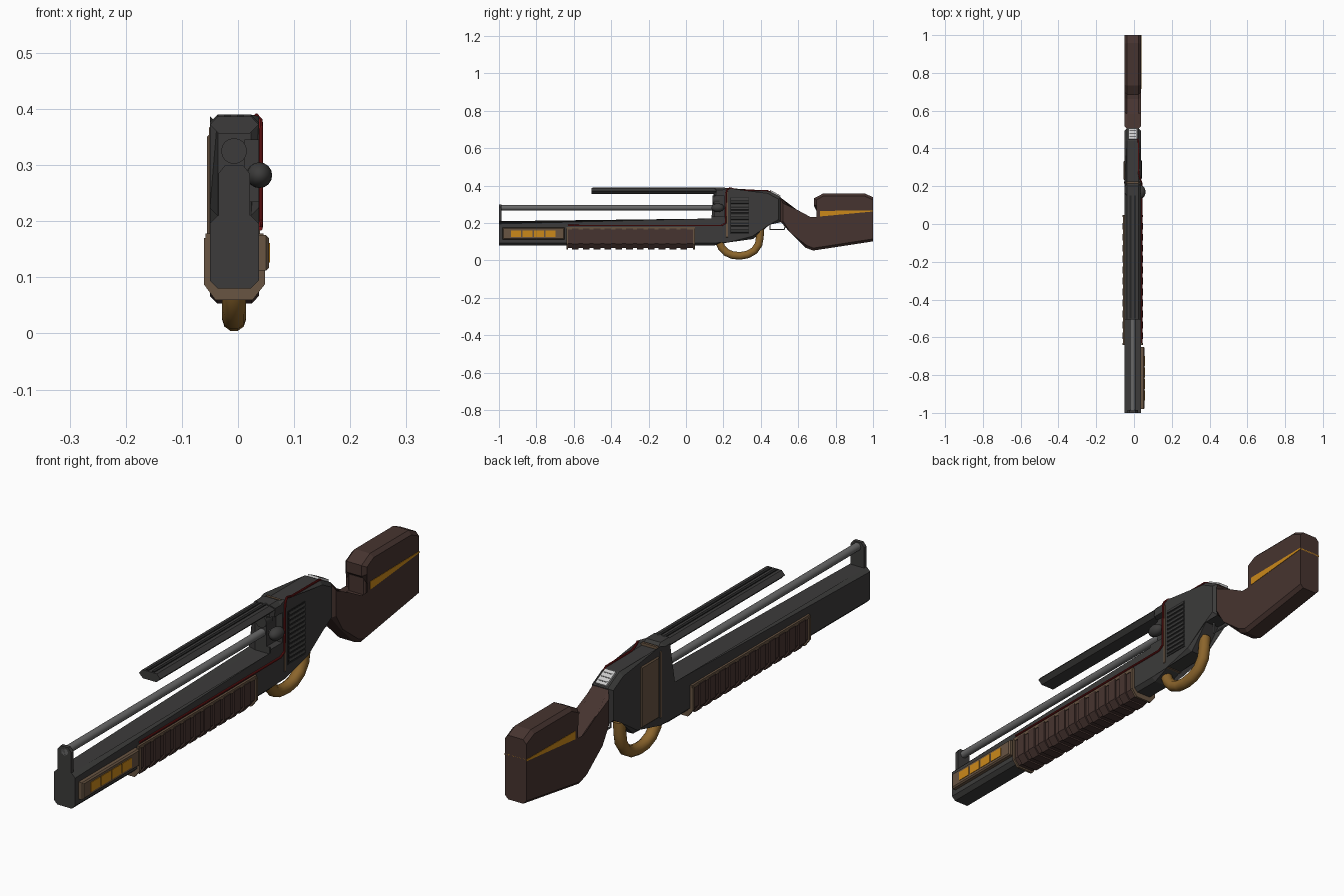
import bpy, bmesh, math
from mathutils import Vector

if "Cube" in bpy.data.objects:
    bpy.data.objects.remove(bpy.data.objects["Cube"])

CX = -0.007  # centre plane of the gun


def mat(name, r, g, b):
    m = bpy.data.materials.new(name)
    m.diffuse_color = (r, g, b, 1)
    m.use_nodes = True
    m.node_tree.nodes["Principled BSDF"].inputs["Base Color"].default_value = m.diffuse_color
    return m


DARK = mat("dark_metal", .045, .044, .043)
BLACK = mat("black", .018, .018, .018)
BROWN = mat("brown_grip", .062, .034, .029)
TAN = mat("tan_trim", .14, .09, .055)
ORANGE = mat("orange", .6, .25, .01)
BRASS = mat("brass", .26, .13, .025)
RED = mat("red", .16, .008, .008)
STEEL = mat("steel", .14, .14, .14)
WHITE = mat("screen", .7, .72, .72)


def finish(name, bm, m):
    bmesh.ops.recalc_face_normals(bm, faces=bm.faces)
    me = bpy.data.meshes.new(name)
    bm.to_mesh(me)
    bm.free()
    o = bpy.data.objects.new(name, me)
    bpy.context.collection.objects.link(o)
    me.materials.append(m)
    return o


def prism(name, pts, axis, a, b, m, bevel=0):
    """Extrude a profile along x (points y,z) or y (points x,z); chamfer its rims."""
    bm = bmesh.new()
    rings = [[bm.verts.new((d, p, q) if axis == 'x' else (p, d, q)) for p, q in pts] for d in (a, b)]
    caps = [bm.faces.new(r) for r in rings]
    for i in range(len(pts)):
        j = (i + 1) % len(pts)
        bm.faces.new((rings[0][i], rings[0][j], rings[1][j], rings[1][i]))
    if bevel:
        # muzzle and butt end faces stay flat
        es = [e for f in caps for e in f.edges if not all(abs(v.co.y) > .999 for v in e.verts)]
        bmesh.ops.bevel(bm, geom=es, offset=bevel, segments=1, affect='EDGES', clamp_overlap=True)
    return finish(name, bm, m)


def box(name, x, y, z, m, bevel=0):
    return prism(name, [(y[0], z[0]), (y[1], z[0]), (y[1], z[1]), (y[0], z[1])], 'x', x[0], x[1], m, bevel)


def smooth(o):
    bpy.ops.object.select_all(action='DESELECT')
    o.select_set(True)
    bpy.context.view_layer.objects.active = o
    bpy.ops.object.shade_smooth_by_angle(angle=math.radians(40))


def tube(name, pts, r, m, res=2):
    c = bpy.data.curves.new(name, 'CURVE')
    c.dimensions = '3D'
    c.bevel_depth, c.bevel_resolution, c.use_fill_caps = r, res, True
    s = c.splines.new('POLY')
    s.points.add(len(pts) - 1)
    for p, co in zip(s.points, pts):
        p.co = (*co, 1)
    o = bpy.data.objects.new(name, c)
    bpy.context.collection.objects.link(o)
    c.materials.append(m)
    bpy.ops.object.select_all(action='DESELECT')
    o.select_set(True)
    bpy.context.view_layer.objects.active = o
    bpy.ops.object.convert(target='MESH')
    smooth(bpy.context.object)


L, R = -.05, .037  # side planes of the body

# Lower barrel shroud and receiver in one silhouette
body = prism("receiver_body", [(-1, .08), (.15, .08), (.22, .11), (.36, .115), (.44, .205), (.508, .205),
             (.508, .337), (.44, .373), (.215, .373), (.2, .39), (.15, .39), (.15, .21), (-1, .21)],
             'x', L, R, DARK, .014)
# Bolt recess on the right side
cutter = box("recess_cutter", (.012, .1), (.1, .205), (.235, .345), DARK)
cutter.hide_render = True
mod = body.modifiers.new("recess", 'BOOLEAN')
mod.operation, mod.object, mod.solver = 'DIFFERENCE', cutter, 'EXACT'
bpy.context.view_layer.objects.active = body
bpy.ops.object.modifier_apply(modifier="recess")
bpy.data.objects.remove(cutter)

# Muzzle post, barrel rod and breech ring
prism("muzzle_post", [(-.035, .2), (-.035, .285), (-.023, .3), (.009, .3), (.021, .285), (.021, .2)],
      'y', -1, -.986, DARK)
tube("barrel_rod", [(CX, -1, .282), (CX, .19, .282)], .0145, STEEL, 4)
tube("breech_ring", [(CX, .142, .325), (CX, .18, .325)], .023, DARK, 6)

# Top rail with two raised strips
prism("top_rail", [(L, .372), (-.036, .387), (.023, .387), (R, .372), (.021, .356), (-.034, .356)],
      'y', -.505, .16, DARK)
for i, x in enumerate((-.024, -.001)):
    box(f"rail_strip_{i}", (x, x + .011), (-.5, .16), (.384, .39), BLACK)

# Bolt handle
tube("bolt_stem", [(0, .17, .282), (.037, .17, .282)], .008, STEEL)
bpy.ops.mesh.primitive_uv_sphere_add(segments=16, ring_count=8, radius=1, location=(.038, .17, .282))
knob = bpy.context.object
knob.name = "bolt_knob"
knob.scale = (.023, .034, .023)
knob.data.materials.append(DARK)
smooth(knob)


# Ribbed pump grip with tan end plates and top strips
def grip_section(g):
    return [(L - .005 - g, .17), (L - .005 - g, .09 - g * .4), (-.038 - g * .4, .066 - g),
            (.024 + g * .4, .066 - g), (R + .005 + g, .09 - g * .4), (R + .005 + g, .17)]


prism("pump_core", grip_section(0), 'y', -.635, .045, BROWN)
for i in range(11):
    y = -.61 + i * .058
    prism(f"pump_rib_{i}", grip_section(.006), 'y', y, y + .036, BROWN)
for i, y in enumerate((-.64, .038)):
    prism(f"pump_end_{i}", grip_section(.006), 'y', y, y + .009, TAN)
for i, x in enumerate((L - .008, R)):
    box(f"pump_top_trim_{i}", (x, x + .008), (-.64, .047), (.165, .178), TAN)

# Ammo indicator box with four windows
box("ammo_box", (R - .005, .055), (-.98, -.65), (.112, .175), TAN, .005)
for i in range(4):
    y = -.935 + i * .061
    box(f"ammo_window_{i}", (.05, .057), (y, y + .053), (.126, .161), ORANGE)

# Receiver seam trim, left cover and right vent
prism("receiver_seam", [(L - .002, .125), (L + .012, .107), (R - .012, .107), (R + .002, .125),
      (R + .002, .366), (R - .013, .383), (L + .013, .383), (L - .002, .366)], 'y', .215, .224, TAN)
box("left_cover", (L - .005, L + .01), (.232, .335), (.13, .355), TAN, .004)
box("vent_plate", (R - .01, R + .002), (.235, .338), (.142, .338), BLACK)
for i in range(11):
    z = .15 + i * .0172
    prism(f"vent_slat_{i}", [(R, z), (R + .006, z + .002), (R + .003, z + .011), (R, z + .011)],
          'y', .24, .333, DARK)

# Red cable: along the pump, up the side and over the top edge
tube("red_cable", [(R + .003, -.63, .187), (R + .003, .19, .187), (R + .004, .212, .2), (R + .004, .215, .36),
     (R + .003, .22, .38), (.033, .235, .388), (.027, .255, .382), (.024, .28, .375), (.024, .43, .374),
     (.02, .45, .367)], .004, RED)

# Round-counter screen on the sloped rear top
o = box("counter_screen", (-.022, .022), (-.032, .032), (-.006, .005), WHITE)
o.location, o.rotation_euler = (CX, .476, .357), (-math.atan2(.036, .068), 0, 0)
for i in range(3):
    s = box(f"counter_line_{i}", (-.018, .018), (-.02 + i * .018, -.016 + i * .018), (.003, .006), STEEL)
    s.location, s.rotation_euler = o.location, o.rotation_euler

# Lever guard and small trigger loop
tube("lever_guard", [(CX, y, z) for y, z in ((.175, .105), (.19, .07), (.215, .043), (.25, .028), (.29, .025),
     (.33, .032), (.365, .052), (.388, .085), (.395, .125), (.397, .17))], .0215, BRASS, 3)
tube("trigger_loop", [(CX, y, z) for y, z in ((.45, .21), (.45, .165), (.525, .165), (.535, .2))], .004, STEEL, 1)

# Stock with raised comb, narrow comb neck and orange wedges
prism("stock", [(.505, .337), (.583, .262), (.663, .219), (.712, .219), (.712, .268), (.684, .292), (.684, .332),
      (.733, .358), (.957, .358), (1, .338), (1, .102), (.68, .053), (.64, .068), (.556, .15), (.505, .208)],
      'x', L, R, BROWN, .013)
box("comb_neck", (L + .008, R - .008), (.697, .75), (.21, .28), BROWN, .006)
prism("stock_wedge", [(.716, .235), (.716, .265), (1, .268), (1, .262)], 'x', L - .0015, R + .0015, ORANGE)
